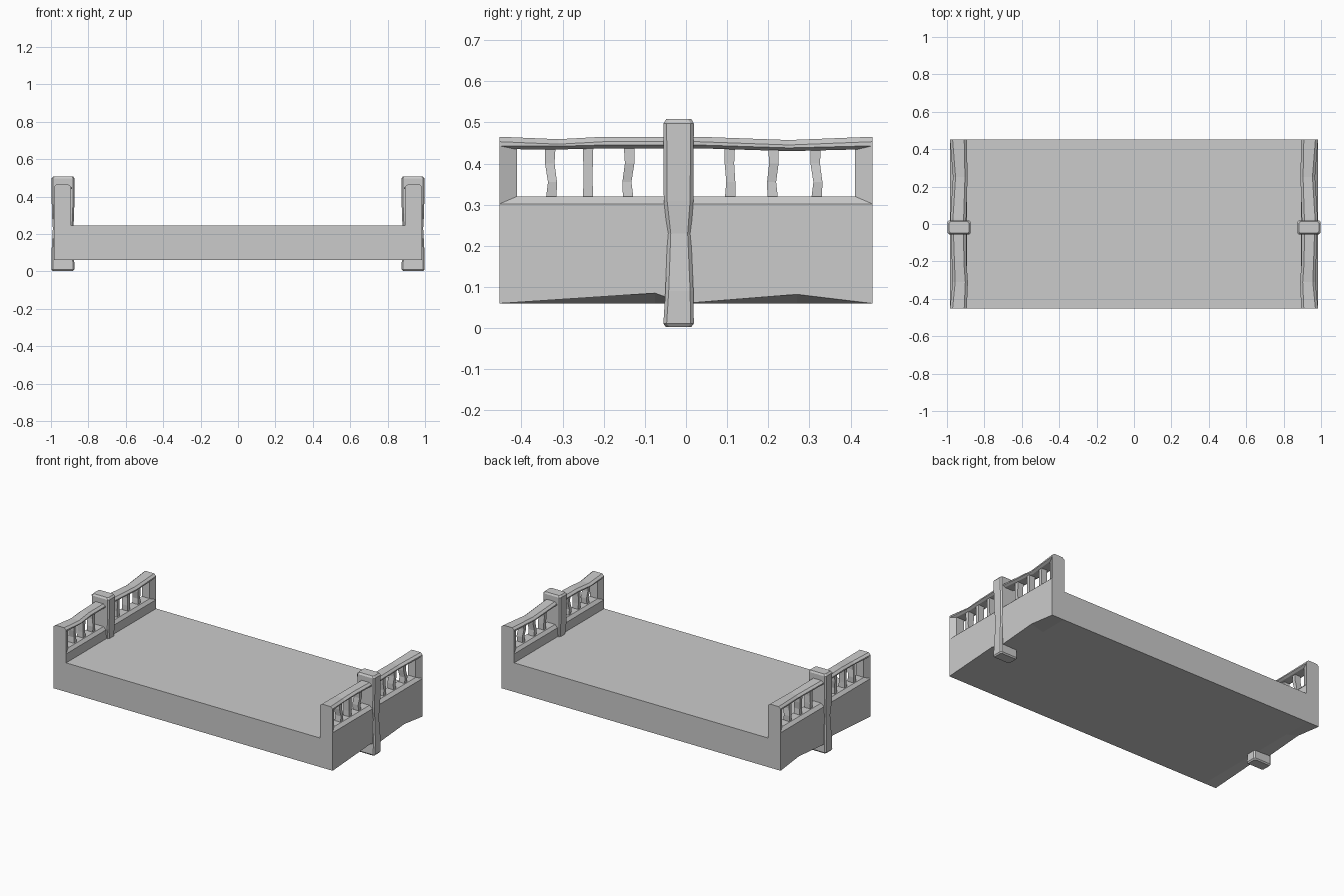
import bpy, bmesh

if "Cube" in bpy.data.objects:
    bpy.data.objects.remove(bpy.data.objects["Cube"])


def loft(name, rings, mirror=True):
    """Skin equal-length closed rings into a capped solid, mirrored across x."""
    bm = bmesh.new()
    rows = [[bm.verts.new(p) for p in ring] for ring in rings]
    n = len(rows[0])
    for a, b in zip(rows, rows[1:]):
        for i in range(n):
            j = (i + 1) % n
            bm.faces.new((a[i], a[j], b[j], b[i]))
    bm.faces.new(rows[0])
    bm.faces.new(rows[-1][::-1])
    bmesh.ops.recalc_face_normals(bm, faces=bm.faces)
    mesh = bpy.data.meshes.new(name)
    bm.to_mesh(mesh)
    bm.free()
    obj = bpy.data.objects.new(name, mesh)
    bpy.context.collection.objects.link(obj)
    if mirror:
        mod = obj.modifiers.new("Mirror", 'MIRROR')
        mod.use_clip = False
        mod.use_mirror_merge = False
    return obj


def rect(x0, x1, y0, y1, z, c=0.0):
    """Horizontal rectangle with corners cut by c."""
    if c == 0:
        return [(x0, y0, z), (x1, y0, z), (x1, y1, z), (x0, y1, z)]
    return [(x0 + c, y0, z), (x1 - c, y0, z), (x1, y0 + c, z), (x1, y1 - c, z),
            (x1 - c, y1, z), (x0 + c, y1, z), (x0, y1 - c, z), (x0, y0 + c, z)]


# Deck with low side walls; the lower outer edge is chipped along its length
def deck_ring(y, zb):
    half = [(0.90, 0.06), (0.984, zb), (0.984, 0.302), (0.965, 0.32),
            (0.91, 0.32), (0.894, 0.302), (0.894, 0.245)]
    return ([(x, y, z) for x, z in half] +
            [(-x, y, z) for x, z in reversed(half)])


deck = [(-0.453, 0.06), (-0.075, 0.085), (-0.05, 0.076), (0.02, 0.062),
        (0.27, 0.082), (0.453, 0.06)]
loft("deck_and_walls", [deck_ring(y, z) for y, z in deck], mirror=False)


# Wavy handrails with chamfered tops: y, inner x, outer x, bottom z, top z
def rail_ring(y, xi, xo, zb, zt):
    return [(xi, y, zb + 0.008), (xi + 0.014, y, zb), (xo - 0.014, y, zb),
            (xo, y, zb + 0.008), (xo, y, zt - 0.012), (xo - 0.014, y, zt),
            (xi + 0.014, y, zt), (xi, y, zt - 0.012)]


rail = [(-0.453, 0.894, 0.984, 0.435, 0.465), (-0.31, 0.888, 0.970, 0.434, 0.459),
        (-0.20, 0.896, 0.974, 0.437, 0.465), (0.03, 0.897, 0.982, 0.437, 0.465),
        (0.25, 0.890, 0.968, 0.430, 0.457), (0.453, 0.894, 0.984, 0.435, 0.465)]
loft("handrail", [rail_ring(*r) for r in rail])

# End posts, splayed towards the openings
for side, label in ((-1, "front"), (1, "back")):
    rings = []
    for y, xi, xo, z0, z1 in ((0.453, 0.894, 0.984, 0.29, 0.452),
                              (0.411, 0.91, 0.965, 0.31, 0.442)):
        rings.append([(xi, side * y, z0), (xo, side * y, z0),
                      (xo, side * y, z1), (xi, side * y, z1)])
    loft(label + "_end_post", rings)

# Slightly crooked balusters
balusters = [(-0.328, 0.006), (-0.238, 0.0), (-0.14, -0.006),
             (0.107, 0.003), (0.211, -0.005), (0.317, 0.006)]
for k, (y, lean) in enumerate(balusters):
    rings = []
    for z, s, w in ((0.31, 0, 0.013), (0.355, lean * 0.6, 0.011),
                    (0.40, -lean * 0.5, 0.0115), (0.445, -lean * 0.3, 0.013)):
        rings.append(rect(0.918 + s, 0.958 + s, y + s - w, y + s + w, z))
    loft("baluster_%d" % (k + 1), rings)

# Tall middle posts with a worn waist
post = [(0.003, 0.882, 0.992, -0.049, 0.013), (0.011, 0.875, 0.998, -0.055, 0.019),
        (0.09, 0.876, 0.998, -0.050, 0.018), (0.23, 0.880, 0.990, -0.045, 0.012),
        (0.31, 0.876, 0.995, -0.054, 0.018), (0.497, 0.873, 0.998, -0.055, 0.019),
        (0.508, 0.882, 0.988, -0.048, 0.013)]
loft("middle_post", [rect(xi, xo, y0, y1, z, 0.008) for z, xi, xo, y0, y1 in post])
